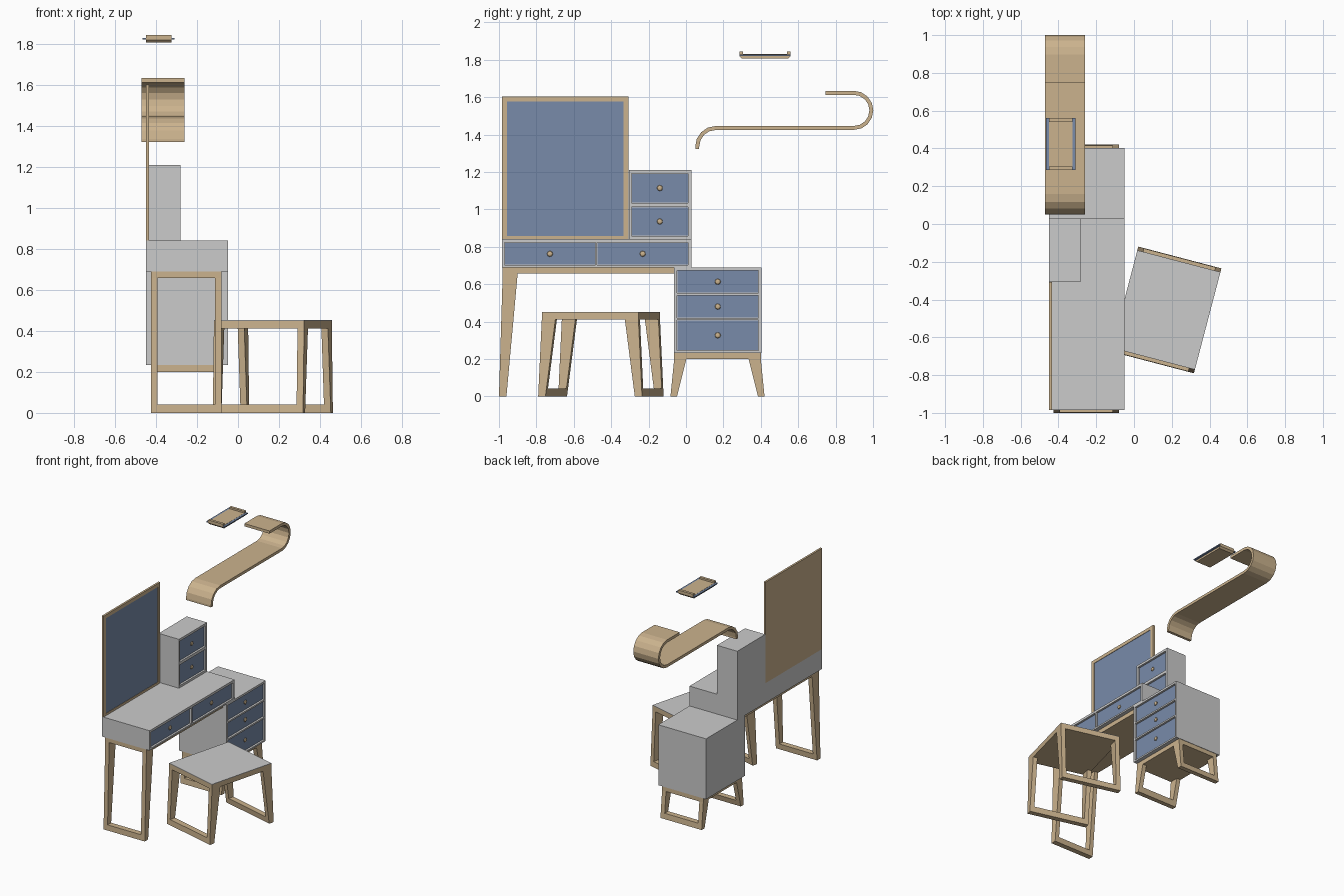
import bpy, bmesh, math
from mathutils import Matrix

if "Cube" in bpy.data.objects:
    bpy.data.objects.remove(bpy.data.objects["Cube"])


def material(name, rgb):
    m = bpy.data.materials.new(name)
    m.diffuse_color = (*rgb, 1)
    m.use_nodes = True
    m.node_tree.nodes["Principled BSDF"].inputs["Base Color"].default_value = m.diffuse_color
    return m


WOOD = material("wood", (0.60, 0.45, 0.27))
BLUE = material("blue_panel", (0.19, 0.26, 0.40))


def finish(name, bm, mat=None):
    bmesh.ops.recalc_face_normals(bm, faces=bm.faces)
    me = bpy.data.meshes.new(name)
    bm.to_mesh(me)
    bm.free()
    if mat:
        me.materials.append(mat)
    ob = bpy.data.objects.new(name, me)
    bpy.context.collection.objects.link(ob)
    return ob


def prism(bm, pts, x0, x1):
    """Extrude a (y, z) profile along x."""
    a = [bm.verts.new((x0, y, z)) for y, z in pts]
    b = [bm.verts.new((x1, y, z)) for y, z in pts]
    n = len(pts)
    bm.faces.new(a)
    bm.faces.new(b[::-1])
    for i in range(n):
        j = (i + 1) % n
        bm.faces.new((a[i], b[i], b[j], a[j]))


def rect(y0, y1, z0, z1):
    return [(y0, z0), (y1, z0), (y1, z1), (y0, z1)]


def box(name, x0, x1, y0, y1, z0, z1, mat=None):
    bm = bmesh.new()
    prism(bm, rect(y0, y1, z0, z1), x0, x1)
    return finish(name, bm, mat)


def carcass(name, x0, x1, ys, zs, depth, mat=None):
    """Box whose +x face is a grid; every odd cell is a recess."""
    bm = bmesh.new()

    def quad(*p):
        bm.faces.new([bm.verts.new(v) for v in p])

    prism(bm, rect(ys[0], ys[-1], zs[0], zs[-1]), x0, x1)
    bm.faces.ensure_lookup_table()
    bmesh.ops.delete(bm, geom=[bm.faces[1]], context='FACES_ONLY')
    xi = x1 - depth
    for i, (a, b) in enumerate(zip(ys, ys[1:])):
        for j, (c, d) in enumerate(zip(zs, zs[1:])):
            hole = i % 2 and j % 2
            x = xi if hole else x1
            p = rect(a, b, c, d)
            quad(*[(x, *q) for q in p])
            if hole:
                for q, r in zip(p, p[1:] + p[:1]):
                    quad((x1, *q), (x1, *r), (xi, *r), (xi, *q))
    bmesh.ops.remove_doubles(bm, verts=bm.verts, dist=1e-5)
    return finish(name, bm, mat)


def drawers(name, x0, x1, ys, zs):
    """Cabinet with recessed drawer fronts and knobs."""
    carcass(name, x0, x1, ys, zs, 0.018)
    k = 0
    for a, b in zip(ys[1::2], ys[2::2]):
        for c, d in zip(zs[1::2], zs[2::2]):
            k += 1
            g = 0.002
            box(f"{name}_drawer_{k}", x1 - 0.018, x1 - 0.013, a + g, b - g, c + g, d - g, BLUE)
            bm = bmesh.new()
            bmesh.ops.create_uvsphere(bm, u_segments=8, v_segments=6, radius=0.016)
            bm.transform(Matrix.Translation((x1 - 0.008, (a + b) / 2, (c + d) / 2))
                         @ Matrix.Diagonal((0.45, 1, 1, 1)) @ Matrix.Rotation(math.pi / 2, 4, 'Y'))
            finish(f"{name}_knob_{k}", bm, WOOD)


def stand(name, x0, x1, y0, y1, h, legs, t=0.033, post=0.033, bar=0.042, top=0.075, foot=0.04, splay=0.02):
    """Top plate with splayed, tapered loop legs at the ends in legs (-1, +1)."""
    bm = bmesh.new()
    prism(bm, rect(y0, y1, h - t, h), x0, x1)
    hu = h - t
    for s in legs:
        e = y0 if s < 0 else y1
        out = lambda z: e + s * splay * (1 - z / hu)
        inn = lambda z: out(z) - s * (foot + (top - foot) * z / hu)

        def slab(za, zb, xa, xb):
            prism(bm, [(out(za), za), (inn(za), za), (inn(zb), zb), (out(zb), zb)], xa, xb)
        slab(0, hu, x0, x0 + post)
        slab(0, hu, x1 - post, x1)
        slab(0, bar, x0 + post, x1 - post)
    return finish(name, bm, WOOD)


# Desk, low cabinet and small top cabinet
drawers("desk", -0.45, -0.05, [-0.985, -0.97, -0.485, -0.475, 0.012, 0.03], [0.69, 0.702, 0.822, 0.84])
drawers("low_cabinet", -0.45, -0.05, [-0.065, -0.048, 0.388, 0.403],
        [0.233, 0.245, 0.408, 0.42, 0.54, 0.552, 0.674, 0.69])
drawers("top_cabinet", -0.45, -0.28, [-0.305, -0.292, 0.012, 0.03],
        [0.84, 0.857, 1.013, 1.035, 1.192, 1.21])

# Mirror
carcass("mirror_frame", -0.45, -0.435, [-0.985, -0.957, -0.335, -0.308], [0.84, 0.857, 1.577, 1.603], 0.006, WOOD)
box("mirror_glass", -0.441, -0.438, -0.957, -0.335, 0.857, 1.577, BLUE)

# Wooden stands
stand("desk_leg_frame", -0.425, -0.08, -0.98, -0.065, 0.69, (-1,), top=0.08)
stand("cabinet_leg_frame", -0.425, -0.08, -0.063, 0.4, 0.233, (-1, 1), top=0.065, foot=0.035)

# Stool, turned on the floor
place = Matrix.Translation((0.17, -0.455, 0)) @ Matrix.Rotation(math.radians(-14.7), 4, 'Z')
stool = stand("stool_frame", -0.2275, 0.2275, -0.267, 0.267, 0.448, (-1, 1), t=0.036)
seat = box("stool_seat", -0.2275, 0.2275, -0.267, 0.267, 0.448, 0.452)
for ob in (stool, seat):
    ob.data.transform(place)

# Curled wall shelf: a path thickened into a ribbon
path = [(0.16 - 0.1 * math.cos(a), 1.335 + 0.1 * math.sin(a)) for a in [math.pi / 2 * i / 4 for i in range(5)]]
path = [(0.06, 1.322)] + path
path += [(0.897 + 0.094 * math.sin(a), 1.529 - 0.094 * math.cos(a)) for a in [math.pi * i / 8 for i in range(9)]]
path += [(0.747, 1.623)]
left, right = [], []
for i, (y, z) in enumerate(path):
    p, q = path[max(i - 1, 0)], path[min(i + 1, len(path) - 1)]
    dy, dz = q[0] - p[0], q[1] - p[1]
    l = math.hypot(dy, dz) / 0.0105
    left.append((y - dz / l, z + dy / l))
    right.append((y + dz / l, z - dy / l))
bm = bmesh.new()
prism(bm, left + right[::-1], -0.47, -0.26)
finish("wall_shelf", bm, WOOD)

# Small tray with upturned ends and a blue rim
bm = bmesh.new()
prism(bm, [(0.285, 1.82), (0.298, 1.807), (0.547, 1.807), (0.56, 1.82), (0.56, 1.843), (0.54, 1.843),
           (0.54, 1.83), (0.305, 1.83), (0.305, 1.843), (0.285, 1.843)], -0.45, -0.325)
finish("tray", bm, WOOD)
for n, x in (("left", -0.465), ("right", -0.325)):
    box(f"tray_rim_{n}", x, x + 0.015, 0.285, 0.56, 1.821, 1.829, BLUE)
